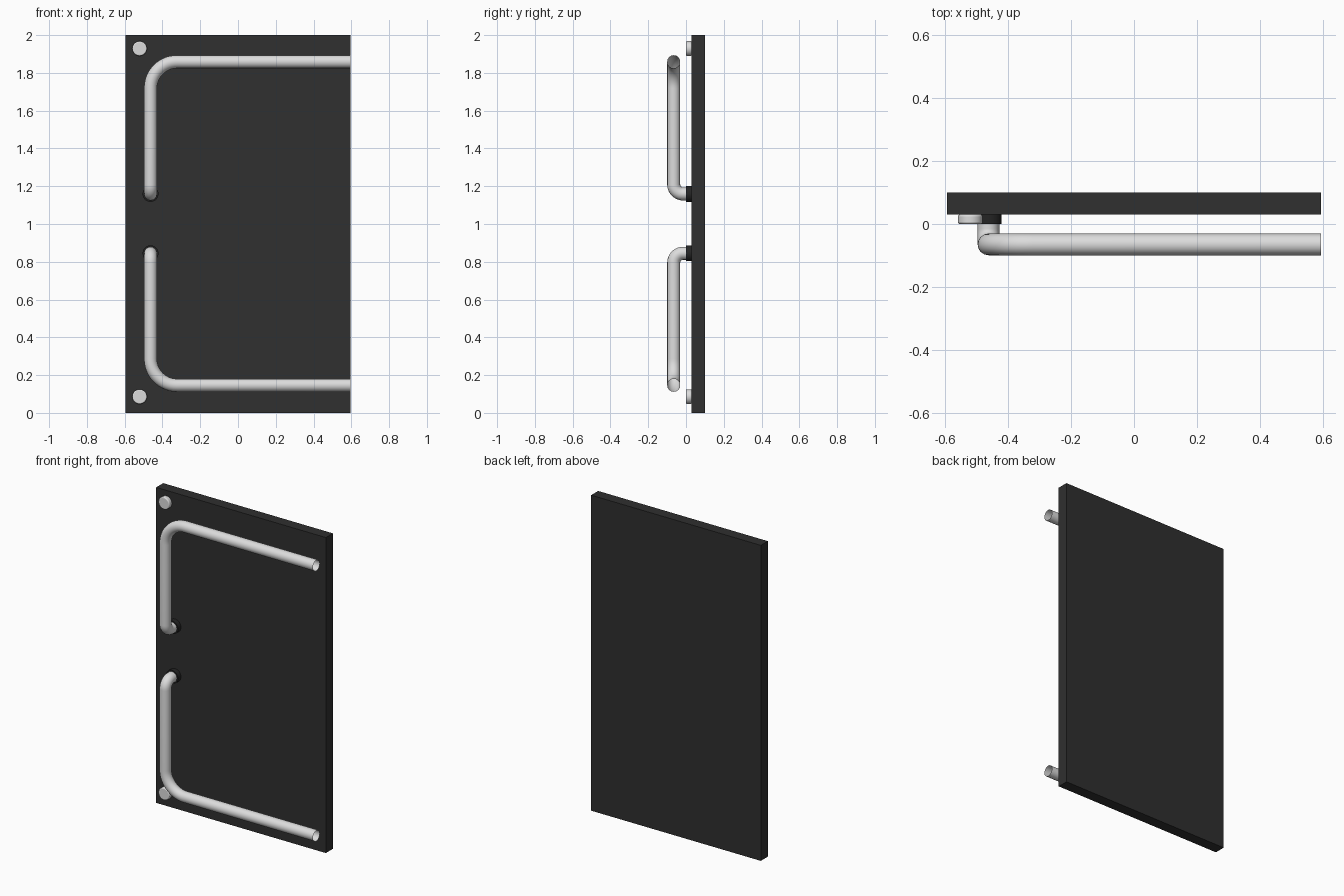
import bpy, math
from mathutils import Vector, Matrix

if "Cube" in bpy.data.objects:
    bpy.data.objects.remove(bpy.data.objects["Cube"])


def material(name, c):
    m = bpy.data.materials.new(name)
    m.diffuse_color = (c[0], c[1], c[2], 1)
    m.use_nodes = True
    m.node_tree.nodes["Principled BSDF"].inputs["Base Color"].default_value = m.diffuse_color
    return m


black = material("matte black", (0.029, 0.029, 0.029))
rubber = material("darker black", (0.018, 0.018, 0.018))
steel = material("light grey metal", (0.72, 0.72, 0.72))


def shade(obj):
    bpy.ops.object.select_all(action='DESELECT')
    obj.select_set(True)
    bpy.context.view_layer.objects.active = obj
    bpy.ops.object.shade_smooth_by_angle(angle=math.radians(40))


def disc(name, x, z, radius, y0, y1, mat, bevel):
    bpy.ops.mesh.primitive_cylinder_add(vertices=40, radius=radius, depth=y1 - y0,
                                        location=(x, (y0 + y1) / 2, z),
                                        rotation=(math.pi / 2, 0, 0))
    obj = bpy.context.object
    obj.name = name
    obj.data.materials.append(mat)
    if bevel:
        b = obj.modifiers.new("rounded rim", 'BEVEL')
        b.width, b.segments, b.limit_method = bevel, 3, 'ANGLE'
    shade(obj)


def fillet(a, corner, b, radius, steps=14):
    """Points of a round right-angled bend at corner."""
    u, v = (a - corner).normalized(), (b - corner).normalized()
    centre = corner + (u + v) * radius
    return [centre - v * radius * math.cos(t) - u * radius * math.sin(t)
            for t in (math.pi / 2 * i / steps for i in range(steps + 1))]


def rail(name, z_bar, z_end):
    """Open bent tube: horizontal bar, upright, then a turn into the panel."""
    p = [Vector(c) for c in ((0.595, -0.065, z_bar), (-0.463, -0.065, z_bar),
                             (-0.463, -0.065, z_end), (-0.463, 0.03, z_end))]
    path = [p[0]] + fillet(p[0], p[1], p[2], 0.14) + fillet(p[1], p[2], p[3], 0.05) + [p[3]]
    cu = bpy.data.curves.new(name, 'CURVE')
    cu.dimensions = '3D'
    cu.bevel_depth, cu.bevel_resolution = 0.0345, 6
    sp = cu.splines.new('POLY')
    sp.points.add(len(path) - 1)
    for pt, co in zip(sp.points, path):
        pt.co = (*co, 1)
    obj = bpy.data.objects.new(name, cu)
    bpy.context.collection.objects.link(obj)
    cu.materials.append(steel)
    bpy.ops.object.select_all(action='DESELECT')
    obj.select_set(True)
    bpy.context.view_layer.objects.active = obj
    bpy.ops.object.convert(target='MESH')
    shade(bpy.context.object)


# Panel
bpy.ops.mesh.primitive_cube_add(size=1, location=(0, 0.065, 1))
panel = bpy.context.object
panel.name = "panel"
panel.data.transform(Matrix.Diagonal((1.19, 0.07, 2, 1)))
panel.data.materials.append(black)

# Rails, their wall collars and the corner buttons, upper and lower
for side, z_bar, z_end, z_button in (("upper", 1.859, 1.159, 1.929),
                                     ("lower", 0.146, 0.845, 0.086)):
    rail(side + "_rail", z_bar, z_end)
    disc(side + "_collar", -0.463, z_end, 0.042, 0.0, 0.03, rubber, 0)
    disc(side + "_button", -0.521, z_button, 0.039, 0.0, 0.03, steel, 0.006)
